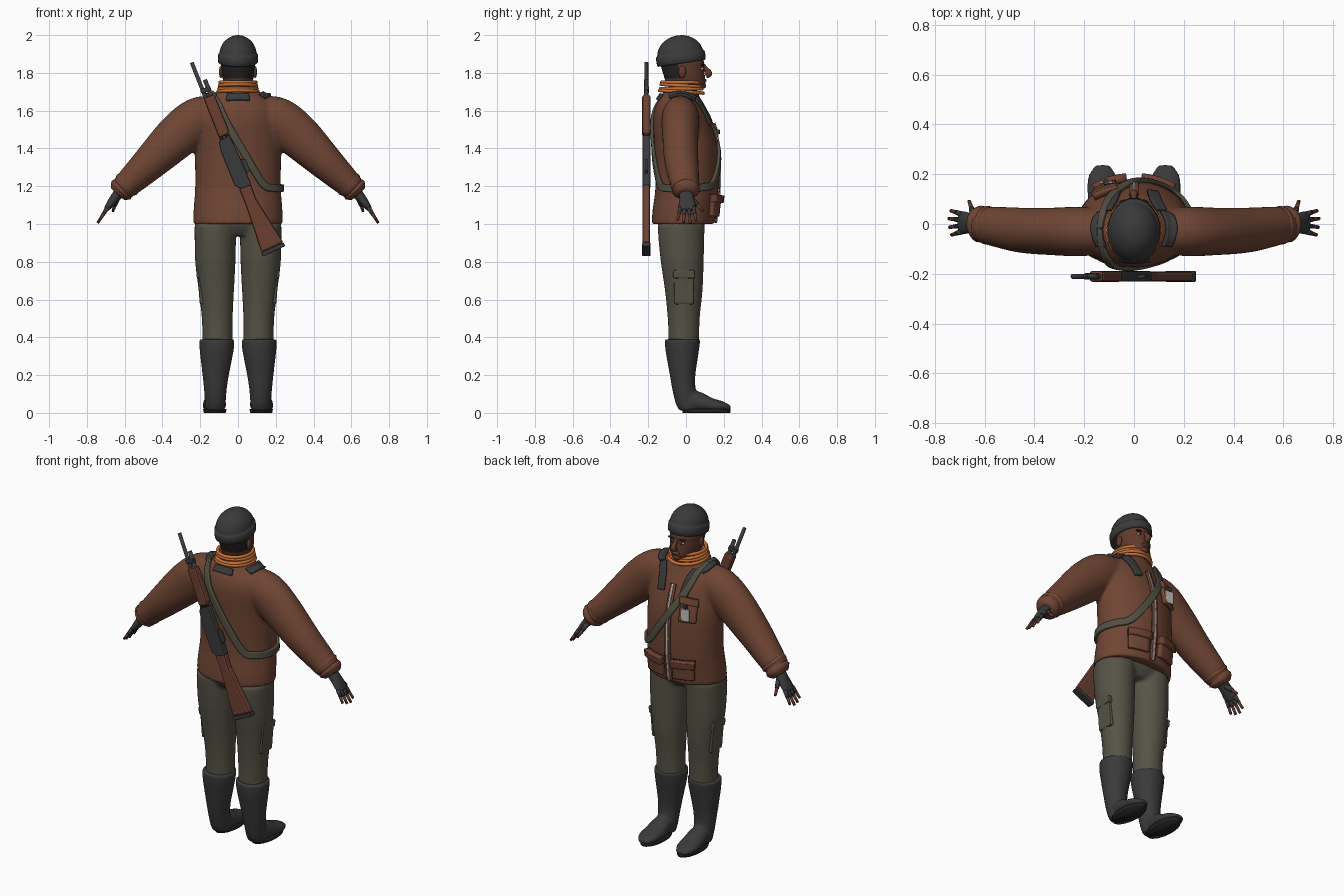
import bpy, bmesh, math
from mathutils import Vector, Matrix

if "Cube" in bpy.data.objects:
    bpy.data.objects.remove(bpy.data.objects["Cube"])
X, Y, Z = Vector((1, 0, 0)), Vector((0, 1, 0)), Vector((0, 0, 1))


def material(name, *rgb):
    m = bpy.data.materials.new(name)
    m.use_nodes = True
    m.diffuse_color = (*rgb, 1)
    m.node_tree.nodes["Principled BSDF"].inputs["Base Color"].default_value = (*rgb, 1)
    return m


JACKET = material("jacket brown", .16, .06, .034)
TROUSER = material("trouser olive", .092, .086, .06)
BLACK = material("charcoal", .042, .042, .043)
SKIN = material("skin brown", .12, .042, .025)
ORANGE = material("scarf orange", .58, .16, .035)
WOOD = material("wood brown", .15, .05, .03)
STRAP = material("strap olive", .085, .08, .055)
PALE = material("pale grey", .55, .55, .53)
HAIR = material("hair black", .018, .016, .015)


def finish(name, bm, mat, voxel=0, bevel=0, smooth=True):
    bmesh.ops.recalc_face_normals(bm, faces=bm.faces)
    me = bpy.data.meshes.new(name)
    for f in bm.faces:
        f.smooth = smooth
    bm.to_mesh(me)
    bm.free()
    me.materials.append(mat)
    ob = bpy.data.objects.new(name, me)
    bpy.context.collection.objects.link(ob)
    if voxel:
        r = ob.modifiers.new("merge", 'REMESH')
        r.mode, r.voxel_size, r.use_smooth_shade = 'VOXEL', voxel, True
        s = ob.modifiers.new("soften", 'SMOOTH')
        s.factor, s.iterations = .5, 5
    if bevel:
        b = ob.modifiers.new("bevel", 'BEVEL')
        b.width, b.segments = bevel, 2
    return ob


def spline(pts, k):
    # Catmull-Rom through tuples of any length
    out = []
    for i in range(len(pts) - 1):
        a, b, c, d = pts[max(i - 1, 0)], pts[i], pts[i + 1], pts[min(i + 2, len(pts) - 1)]
        for j in range(k):
            t = j / k
            out.append([q + .5 * t * (r - p + t * (2*p - 5*q + 4*r - s + t * (3*(q - r) + s - p)))
                        for p, q, r, s in zip(a, b, c, d)])
    return out + [list(pts[-1])]


def tube(bm, pts, side=Y, normal=None, n=24, k=4, sx=1):
    # each point: x, y, z, radius across, radius along side
    P = spline(pts, k)
    C = [Vector((p[0] * sx, p[1], p[2])) for p in P]
    rings = []
    for i, p in enumerate(P):
        t = normal or (C[min(i + 1, len(C) - 1)] - C[max(i - 1, 0)]).normalized()
        u = t.cross(side).normalized()
        v = u.cross(t)
        rings.append([bm.verts.new(C[i] + u * p[3] * math.cos(a) + v * p[4] * math.sin(a))
                      for a in (math.tau * j / n for j in range(n))])
    for r, q in zip(rings, rings[1:]):
        for j in range(n):
            bm.faces.new((r[j], r[(j + 1) % n], q[(j + 1) % n], q[j]))
    bm.faces.new(rings[0])
    bm.faces.new(rings[-1])


def tube_part(name, pts, mat, **kw):
    bm = bmesh.new()
    tube(bm, pts, **kw)
    return finish(name, bm, mat)


def ball(name, loc, size, mat):
    bm = bmesh.new()
    bmesh.ops.create_uvsphere(bm, u_segments=16, v_segments=10, radius=1,
                              matrix=Matrix.Translation(loc) @ Matrix.Diagonal((*size, 1)))
    return finish(name, bm, mat)


def box(name, loc, size, mat, bevel=.005, tilt=0):
    bm = bmesh.new()
    bmesh.ops.create_cube(bm, size=1, matrix=Matrix.Translation(loc)
                          @ Matrix.Rotation(tilt, 4, 'Y') @ Matrix.Diagonal((*size, 1)))
    return finish(name, bm, mat, bevel=bevel, smooth=False)


def ribbon(name, pts, width, mat, normal=None, thick=.007, sx=1, k=8, cols=6):
    # cloth strip laid on the jacket surface
    C = [Vector((p[0] * sx, p[1], p[2])) for p in spline(pts, k)]
    bm, rows = bmesh.new(), []
    for i, c in enumerate(C):
        t = C[min(i + 1, len(C) - 1)] - C[max(i - 1, 0)]
        w = t.cross(normal or Vector((c.x, c.y + .02, 0))).normalized() * width
        rows.append([bm.verts.new(c + w * (j / cols - .5)) for j in range(cols + 1)])
    for r, q in zip(rows, rows[1:]):
        for j in range(cols):
            bm.faces.new((r[j], r[j + 1], q[j + 1], q[j]))
    ob = finish(name, bm, mat)
    s = ob.modifiers.new("lay", 'SHRINKWRAP')
    s.target, s.wrap_mode, s.offset = jacket, 'ABOVE_SURFACE', thick / 2 + .001
    ob.modifiers.new("cloth", 'SOLIDIFY').thickness = thick
    ob.modifiers["cloth"].offset = 0
    return ob


# Jacket: torso and sleeves merged into one skin
bm = bmesh.new()
tube(bm, [(0, -.015, 1.0, .238, .168), (0, -.008, 1.08, .235, .168), (0, .005, 1.2, .227, .167),
          (0, 0, 1.4, .228, .167), (0, -.025, 1.55, .222, .15), (0, -.035, 1.63, .195, .125),
          (0, -.03, 1.68, .14, .1), (0, -.03, 1.715, .1, .085)], normal=Z, n=40)
for s in (1, -1):
    tube(bm, [(.1, -.03, 1.585, .095, .085), (.21, -.03, 1.555, .117, .1), (.32, -.03, 1.465, .118, .096),
              (.45, -.025, 1.34, .097, .091), (.56, -.01, 1.235, .077, .08),
              (.615, -.005, 1.185, .066, .07)], sx=s)
jacket = finish("jacket", bm, JACKET, voxel=.011)

# Trousers
bm = bmesh.new()
tube(bm, [(0, -.025, .94, .16, .09), (0, -.025, 1.0, .222, .125), (0, -.02, 1.08, .21, .13)], normal=Z)
for s in (1, -1):
    tube(bm, [(.108, -.012, .36, .08, .08), (.11, -.012, .5, .082, .085), (.115, -.012, .65, .094, .1),
              (.12, -.02, .8, .107, .114), (.12, -.025, .93, .11, .122),
              (.118, -.025, 1.0, .112, .125)], normal=Z, sx=s)
finish("trousers", bm, TROUSER, voxel=.01)

for s, tag in ((1, "left"), (-1, "right")):
    # Boots
    bm = bmesh.new()
    tube(bm, [(.112, -.018, .39, .094, .094), (.113, -.02, .33, .09, .089), (.118, -.018, .2, .07, .068),
              (.12, -.01, .12, .06, .062), (.12, .005, .05, .055, .06), (.12, .01, .012, .05, .045)],
         normal=Z, sx=s)
    tube(bm, [(.12, -.03, .06, .046, .045), (.122, .05, .06, .056, .056), (.125, .13, .042, .038, .063),
              (.127, .19, .034, .028, .058), (.128, .236, .026, .012, .03)], side=X, sx=s)
    finish(tag + "_boot", bm, BLACK, voxel=.009)
    tube_part(tag + "_boot_sole", [(.123, .108, 0, .058, .126), (.123, .108, .02, .062, .129)],
              HAIR, normal=Z, k=1, sx=s)
    # Cargo pockets
    box(tag + "_cargo_pocket", (.19 * s, -.01, .66), (.038, .105, .17), TROUSER, .01, .08 * s)
    box(tag + "_cargo_flap", (.202 * s, -.01, .735), (.036, .115, .045), TROUSER, .008, .08 * s)
    # Gathered cuffs
    tube_part(tag + "_cuff", [(.575, -.005, 1.222, .068, .071), (.59, -.005, 1.207, .075, .078),
              (.603, -.003, 1.194, .063, .068), (.618, 0, 1.18, .07, .074), (.63, 0, 1.167, .058, .06),
              (.638, 0, 1.158, .045, .05)], JACKET, k=2, sx=s)
    # Half-finger gloves
    tube_part(tag + "_glove", [(.615, 0, 1.18, .03, .04), (.65, .003, 1.14, .026, .038),
              (.68, .005, 1.1, .02, .045), (.7, .005, 1.075, .012, .04)], BLACK, sx=s)
    for i, reach in enumerate((.8, .95, 1, .85)):
        y0 = -.03 + .023 * i
        root = Vector((.69, y0, 1.088))
        step = Vector((.053, (y0 - .005) * .5, -.083)) * reach
        for part, a, b, r, m in (("glove_finger", 0, .5, .012, BLACK), ("fingertip", .4, 1, .009, SKIN)):
            tube_part(f"{tag}_{part}_{i}", [(*(root + step * a), r, r), (*(root + step * b), r * .8, r * .8)],
                      m, k=1, n=10, sx=s)
    tube_part(tag + "_glove_thumb", [(.64, .025, 1.135, .016, .016), (.652, .062, 1.1, .012, .012)],
              BLACK, k=1, n=10, sx=s)
    tube_part(tag + "_thumb_tip", [(.65, .055, 1.107, .01, .01), (.662, .092, 1.068, .007, .007)],
              SKIN, k=1, n=10, sx=s)
    # Dark shoulder tabs and front straps
    ribbon(tag + "_shoulder_tab", [(.13, -.09, 1.68), (.15, -.015, 1.69), (.13, .055, 1.67)],
           .05, BLACK, normal=Z, thick=.014, sx=s)
    ribbon(tag + "_front_strap", [(.11, .055, 1.665), (.088, .09, 1.61), (.075, .13, 1.53)],
           .046, BLACK, normal=Y, thick=.014, sx=s)
    # Lower jacket pockets
    ribbon(tag + "_hip_pocket", [(.1, .16, 1.04), (.1, .16, 1.13)], .135, JACKET, Y, .022, s)
    ribbon(tag + "_hip_flap", [(.1, .16, 1.115), (.1, .16, 1.155)], .145, WOOD, Y, .036, s)
    # Ears, eyes and brows
    ball(tag + "_ear", (.09 * s, -.02, 1.805), (.011, .02, .032), SKIN)
    ball(tag + "_eye", (.034 * s, .084, 1.822), (.013, .011, .007), PALE)
    ball(tag + "_pupil", (.034 * s, .092, 1.822), (.006, .005, .006), HAIR)
    ball(tag + "_brow", (.037 * s, .088, 1.842), (.022, .01, .005), HAIR)

# Jacket fittings
ribbon("back_tab", [(-.06, -.14, 1.672), (.06, -.14, 1.672)], .046, BLACK, normal=Y, thick=.014)
ribbon("zip_flap", [(0, .15, 1.01), (0, .17, 1.2), (0, .165, 1.4), (0, .12, 1.58)], .035, JACKET, Y, .008)
ribbon("zip", [(0, .15, 1.01), (0, .17, 1.2), (0, .165, 1.4), (0, .12, 1.58)], .009, PALE, Y, .012)
ribbon("chest_pocket", [(-.115, .14, 1.39), (-.115, .12, 1.5)], .1, JACKET, Y, .02)
ribbon("chest_flap", [(-.115, .12, 1.485), (-.115, .12, 1.525)], .11, JACKET, Y, .03)
box("badge", (-.112, .168, 1.44), (.055, .009, .075), PALE, .003)
box("badge_clip", (-.112, .168, 1.488), (.02, .022, .025), BLACK, .003)
ribbon("sling", [(-.13, -.02, 1.685), (-.1, -.13, 1.63), (-.06, -.165, 1.54), (.03, -.17, 1.38),
                 (.13, -.14, 1.215), (.19, -.09, 1.19), (.232, 0, 1.19), (.2, .085, 1.195), (.13, .14, 1.225),
                 (.01, .17, 1.4), (-.08, .125, 1.55), (-.12, .05, 1.66), (-.13, -.02, 1.685)],
       .038, STRAP, thick=.016)

# Scarf coils
for i, (r, z) in enumerate(((.106, 1.7), (.101, 1.716), (.098, 1.733), (.095, 1.75))):
    bpy.ops.mesh.primitive_torus_add(location=(0, -.025, z), major_radius=r, minor_radius=.0095,
                                     major_segments=40, minor_segments=10, rotation=(-.06 + .05 * (i % 2), 0, 0))
    ob = bpy.context.object
    ob.name = f"scarf_coil_{i}"
    ob.data.materials.append(ORANGE)
    ob.scale.y = 1.08
    bpy.ops.object.shade_smooth()

# Head, with short hair at the back
head = tube_part("head", [(0, -.035, 1.64, .075, .075), (0, -.03, 1.7, .07, .075), (0, -.002, 1.72, .062, .088),
                          (0, -.002, 1.745, .074, .104), (0, -.008, 1.78, .084, .108),
                          (0, -.015, 1.815, .088, .112), (0, -.02, 1.86, .09, .115),
                          (0, -.025, 1.91, .08, .1)], SKIN, normal=Z, n=32)
head.data.materials.append(HAIR)
for f in head.data.polygons:
    f.material_index = int(f.center.z > 1.775 and f.center.y < -.035)
tube_part("nose", [(0, .09, 1.845, .008, .009), (0, .107, 1.82, .012, .011), (0, .121, 1.797, .018, .016),
                   (0, .106, 1.782, .012, .017)], SKIN, side=X, n=12)
ball("mouth", (0, .097, 1.76), (.026, .012, .009), WOOD)
ball("chin", (0, .085, 1.732), (.03, .022, .017), SKIN)

# Knitted cap with a turned-up brim, tilted back
cap = tube_part("cap", [(0, 0, -.032, .094, .118), (0, 0, -.026, .105, .13), (0, 0, .016, .105, .13),
                        (0, 0, .022, .099, .123), (0, 0, .05, .093, .115), (0, 0, .08, .076, .094),
                        (0, 0, .103, .05, .062), (0, 0, .114, .025, .032), (0, 0, .117, .004, .005)],
                BLACK, normal=Z, n=32, k=2)
cap.location, cap.rotation_euler = (0, -.028, 1.882), (.15, 0, 0)

# Slung rifle, laid out along its own axis (s down the barrel, t across)
MUZZLE, D, T = Vector((-.245, -.21, 1.855)), Vector((.367, 0, -.93)), Vector((.93, 0, .367))


def gun(s, t):
    return MUZZLE + D * s + T * t


def gun_plate(name, outline, thick, mat, bevel=.007):
    bm = bmesh.new()
    f = bm.faces.new([bm.verts.new(gun(s, t) - Y * thick / 2) for s, t in outline])
    ext = bmesh.ops.extrude_face_region(bm, geom=[f])["geom"]
    bmesh.ops.translate(bm, vec=Y * thick, verts=[v for v in ext if isinstance(v, bmesh.types.BMVert)])
    finish(name, bm, mat, bevel=bevel, smooth=False)


def gun_tube(name, s0, s1, t, r, mat):
    tube_part(name, [(*gun(s0, t), r, r), (*gun(s1, t), r, r)], mat, n=14, k=1)


gun_tube("barrel", 0, .46, 0, .0105, BLACK)
gun_tube("magazine_tube", .11, .46, .031, .0115, BLACK)
gun_plate("barrel_clamp", [(.15, -.012), (.15, .044), (.175, .044), (.175, -.012)], .026, BLACK, .004)
gun_plate("fore_grip", [(.2, -.012), (.2, .05), (.4, .052), (.425, .045), (.425, -.012)], .044, WOOD, .012)
gun_plate("receiver", [(.44, -.02), (.43, .045), (.6, .055), (.72, .057), (.72, .0), (.69, -.028), (.5, -.03)],
          .042, BLACK)
gun_plate("trigger_guard", [(.57, .05), (.58, .078), (.64, .078), (.66, .05)], .014, BLACK, .003)
gun_plate("stock", [(.71, -.012), (.71, .055), (.8, .053), (1.065, .102), (1.072, -.026), (.83, -.012)],
          .04, WOOD, .012)
gun_plate("butt_pad", [(1.064, .103), (1.086, .104), (1.094, -.028), (1.071, -.027)], .044, BLACK, .005)
